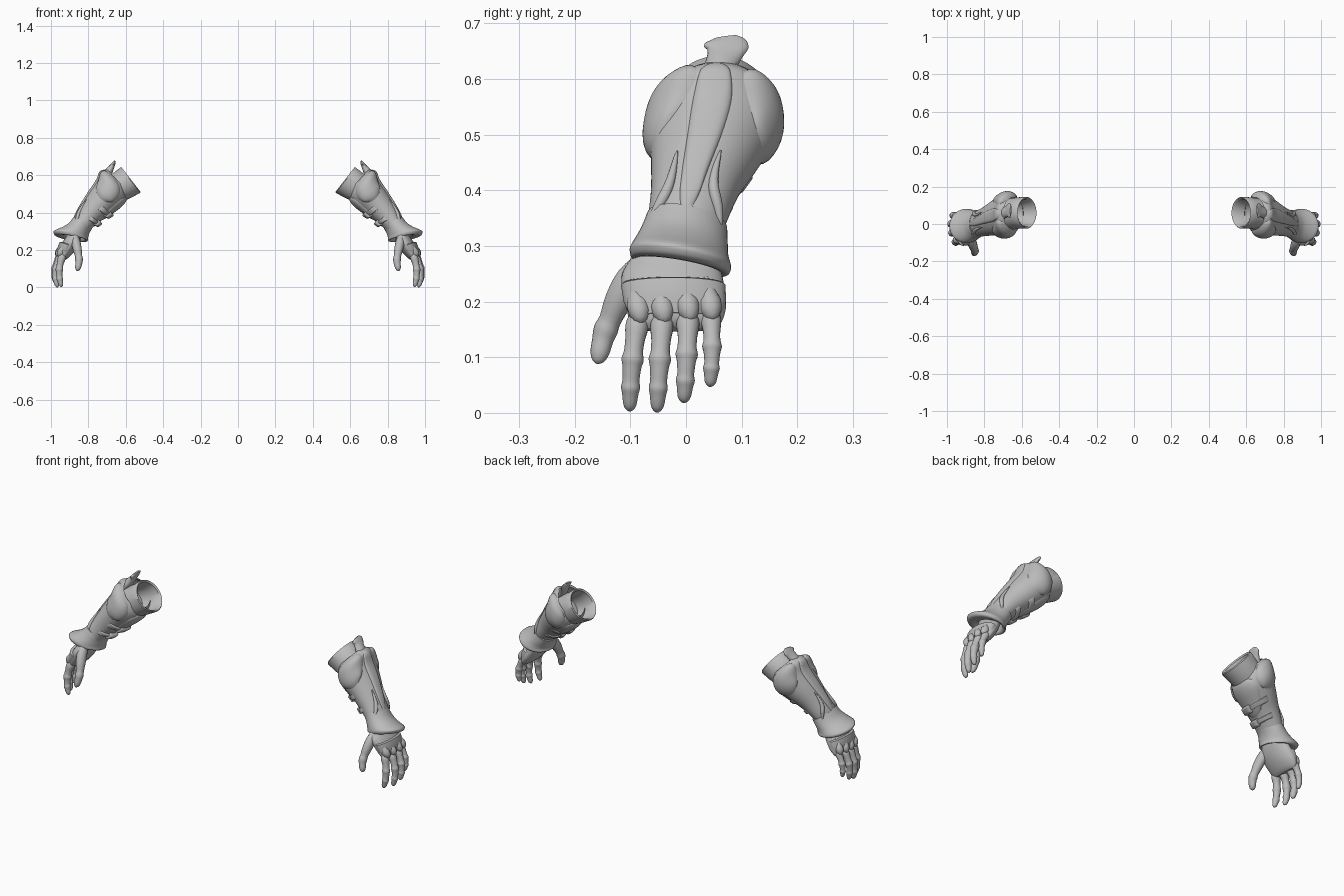
import bpy, bmesh, math
from mathutils import Vector as V

if "Cube" in bpy.data.objects:
    bpy.data.objects.remove(bpy.data.objects["Cube"])

mat = bpy.data.materials.new("plain_grey")
mat.diffuse_color = (0.5, 0.5, 0.5, 1)
mat.use_nodes = True
mat.node_tree.nodes["Principled BSDF"].inputs["Base Color"].default_value = mat.diffuse_color


def finish(name, bm, angle=40):
    """Turn a bmesh into a smooth object mirrored to the other arm."""
    bmesh.ops.recalc_face_normals(bm, faces=bm.faces)
    me = bpy.data.meshes.new(name)
    bm.to_mesh(me)
    bm.free()
    me.materials.append(mat)
    me.shade_smooth()
    me.set_sharp_from_angle(angle=math.radians(angle))
    ob = bpy.data.objects.new(name, me)
    bpy.context.collection.objects.link(ob)
    ob.modifiers.new("other_arm", 'MIRROR').use_mirror_merge = False
    return ob


def spline(rows, t):
    """Smooth interpolation through rows of numbers, t in row units."""
    n = len(rows) - 1
    t = max(0, min(n, t))
    i = min(int(t), n - 1)
    f = t - i
    a, b, c, d = (rows[max(0, min(n, i + k))] for k in (-1, 0, 1, 2))
    return [q + .5 * f * (r - p + f * (2*p - 5*q + 4*r - s + f * (3*(q - r) + s - p)))
            for p, q, r, s in zip(a, b, c, d)]


def loft(name, rings, sides=32, angle=40):
    """Skin over rings of (centre, half axis u, half axis v) with end caps."""
    bm = bmesh.new()
    loops = []
    for c, u, v in rings:
        loops.append([bm.verts.new(c + v * math.cos(k * math.tau / sides) + u * math.sin(k * math.tau / sides))
                      for k in range(sides)])
    for a, b in zip(loops, loops[1:]):
        for k in range(sides):
            bm.faces.new((a[k], a[k-1], b[k-1], b[k]))
    bm.faces.new(loops[0])
    bm.faces.new(loops[-1])
    return finish(name, bm, angle)


def ring(row, slope=0):
    x, y, z, tilt, ry, rv = row
    a = math.radians(tilt)
    return V((x, y, z)), V((0, ry, -slope * ry)), V((math.cos(a), 0, math.sin(a))) * rv


def tube(name, pts, sides=14):
    """Limb along (x, y, z, width, depth) points, width measured across y."""
    rings = []
    for i, p in enumerate(pts):
        d = V(pts[min(i + 1, len(pts) - 1)][:3]) - V(pts[max(i - 1, 0)][:3])
        d.normalize()
        u = V((0, 1, 0)) - d * d.y
        u.normalize()
        rings.append((V(p[:3]), u * p[3], d.cross(u) * p[4]))
    return loft(name, rings, sides)


# Forearm: x, y, z, tilt, half width, half depth from elbow to wrist
ARM = [(.645, .058, .572, 48, .085, .08), (.665, .053, .548, 47, .108, .10),
       (.69, .048, .505, 46, .114, .093), (.735, .035, .455, 42, .098, .082),
       (.785, .017, .40, 38, .08, .068), (.825, .003, .35, 32, .072, .057),
       (.85, -.008, .31, 20, .068, .052)]
loft("forearm_guard", [ring(spline(ARM, i / 5)) for i in range(31)], 48)


def on_arm(t, deg, lift):
    c, u, v = ring(spline(ARM, t))
    a = math.radians(deg)
    d = v * math.cos(a) + u * math.sin(a)
    return c + d + d.normalized() * lift


def patch(name, t, deg, dt, ddeg, lift, disc=True, n=16, skew=0):
    """Raised plate lying on the forearm, round or square in outline."""
    bm = bmesh.new()
    grid = []
    for i in range(n + 1):
        row = []
        for j in range(n + 1):
            p, q = 2 * i / n - 1, 2 * j / n - 1
            r = max(abs(p), abs(q))
            if disc:
                p, q = p * math.sqrt(1 - q*q/2), q * math.sqrt(1 - p*p/2)
            h = lift * (1 - r ** 6) - .003 * r ** 6
            row.append(bm.verts.new(on_arm(t + dt * p, deg + ddeg * q + skew * p, h)))
        grid.append(row)
    for i in range(n):
        for j in range(n):
            bm.faces.new((grid[i][j], grid[i+1][j], grid[i+1][j+1], grid[i][j+1]))
    finish(name, bm, 50)


# Rounded elbow lobes on both flanks, and the raised spine between them
patch("front_elbow_lobe", 1.45, -72, 1.4, 56, .012, skew=-8)
patch("back_elbow_lobe", 1.5, 80, 1.4, 54, .012, skew=8)
patch("outer_spine", 2.9, 0, 2.6, 20, .006)
# Inner lining, straps and buckles
patch("inner_lining", 2.4, 180, 1.7, 48, .007)
for k, t in enumerate((3.3, 4.4)):
    patch(f"strap_{k+1}", t, 185, .2, 75, .009, False)
    patch(f"buckle_{k+1}", t, 195, .32, 20, .02, False, 12)

# Upper sleeve: hollow round collar
SLEEVE = [(.66, .055, .525, 52, .082, .08), (.615, .06, .548, 52, .083, .082),
          (.576, .06, .574, 52, .085, .086), (.572, .06, .577, 52, .081, .082),
          (.577, .06, .573, 52, .073, .074), (.62, .06, .545, 52, .064, .066),
          (.665, .055, .525, 52, .058, .058)]
sleeve = loft("upper_sleeve", [ring(r) for r in SLEEVE], 40)
# Open the forearm end so the collar stays hollow
guard = bpy.data.objects["forearm_guard"]
for ob in (sleeve, guard):
    bm = bmesh.new()
    bm.from_mesh(ob.data)
    ends = [f for f in bm.faces if len(f.verts) > 4]
    top = min(ends, key=lambda f: f.calc_center_median().x)
    bmesh.ops.delete(bm, geom=[top], context='FACES_ONLY')
    bm.to_mesh(ob.data)
    bm.free()

# Flared elbow horn
HORN = [(.735, .05, .55, .03, .016), (.715, .053, .59, .034, .02), (.69, .062, .622, .029, .02),
        (.675, .07, .645, .032, .014), (.668, .072, .657, .04, .011), (.662, .072, .668, .036, .008),
        (.659, .071, .676, .02, .004)]
tube("elbow_horn", [spline(HORN, i / 3) for i in range(19)], 20)

# Flared cuff with a long outer lip
CUFF = [(.83, .002, .345, 30, .072, .058), (.85, -.003, .318, 22, .078, .062),
        (.872, -.008, .298, 16, .084, .076), (.892, -.01, .284, 12, .09, .092),
        (.894, -.01, .274, 11, .091, .094), (.89, -.011, .264, 10, .086, .086),
        (.875, -.014, .268, 10, .072, .058), (.865, -.012, .30, 12, .06, .045)]
loft("wrist_cuff", [ring(spline(CUFF, i / 3), .17) for i in range(22)], 40)


def ridge(name, path, r):
    n = 14
    tube(name, [(*on_arm(*spline(path, i * (len(path) - 1) / n), .001),
                 r * (.15 + math.sin(math.pi * i / n)), r * (.15 + math.sin(math.pi * i / n)))
                for i in range(n + 1)], 10)


# Folds running down into the cuff
ridge("front_fold", [(3.5, -28), (4.4, -32), (5, -46), (5.7, -75)], .009)
ridge("back_fold", [(3.5, 24), (4.4, 30), (5, 48), (5.7, 75)], .009)
# Crescent bead on the cuff lip
bead = []
for i in range(13):
    a = math.radians(-62 + 124 * i / 12)
    bead.append((.895 + .072 * math.cos(a), -.012 + .05 * math.sin(a), .294 - .008 * math.sin(a), .005, .005))
tube("cuff_crescent", bead, 8)

# Palm and back of the hand
PALM = [(.866, -.014, .315, 10, .066, .038), (.873, -.018, .28, 8, .08, .038),
        (.887, -.025, .25, 14, .09, .041), (.905, -.022, .22, 18, .092, .042),
        (.922, -.018, .19, 18, .09, .037), (.936, -.018, .163, 18, .082, .026),
        (.94, -.018, .15, 18, .07, .012)]
loft("palm", [ring(spline(PALM, i / 3)) for i in range(19)], 32)
# Plate over the back of the hand
BACK = [(.91, -.023, .234, 16, .089, .038), (.913, -.023, .23, 18, .094, .043),
        (.926, -.02, .2, 18, .092, .041), (.937, -.018, .172, 18, .082, .028)]
loft("hand_plate", [ring(r) for r in BACK], 32)

# Fingers with swollen joints: base, bend and tip points
SHAPE = [(0, .017), (.12, .021), (.25, .018), (.38, .0175), (.46, .0205), (.54, .0175), (.68, .0155),
         (.75, .0175), (.82, .015), (.93, .012), (.98, .007), (1, .002)]
FINGERS = {"index": ((.935, -.085, .175), (.972, -.1, .09), (.942, -.101, .003)),
           "middle": ((.943, -.042, .175), (.995, -.048, .09), (.964, -.052, .001)),
           "ring": ((.945, .004, .178), (.998, .002, .1), (.972, -.004, .018)),
           "little": ((.938, .044, .18), (.985, .05, .115), (.966, .043, .047))}
for name, (b, m, e) in FINGERS.items():
    b, m, e = V(b), V(m), V(e)
    s = .88 if name == "little" else 1
    pts = []
    for i in range(34):
        f, r = spline(SHAPE, i / 3)
        c = b * (1 - f) ** 2 + m * 2 * f * (1 - f) + e * f * f
        pts.append((*c, r * s, r * s))
    tube(name + "_finger", pts)
    # Knuckle and the tapered tendon behind it
    k = b + V((.012, 0, .012))
    tube(name + "_knuckle", [(k.x - .03 * f, k.y - .01 * f, k.z + .055 * f, w, w) for f, w in
                             ((-.45, .003), (-.35, .012), (-.15, .019), (.1, .021), (.4, .016), (.8, .009), (1, .003))])

# Thumb and its fleshy base
THUMB = [(.872, -.07, .275, .02, .018), (.866, -.098, .24, .028, .024), (.858, -.122, .2, .025, .023),
         (.852, -.136, .168, .02, .019), (.85, -.144, .15, .022, .021), (.851, -.15, .13, .019, .018),
         (.855, -.155, .108, .017, .016), (.858, -.158, .094, .011, .01), (.859, -.159, .088, .002, .002)]
tube("thumb", [spline(THUMB, i / 3) for i in range(25)], 16)
